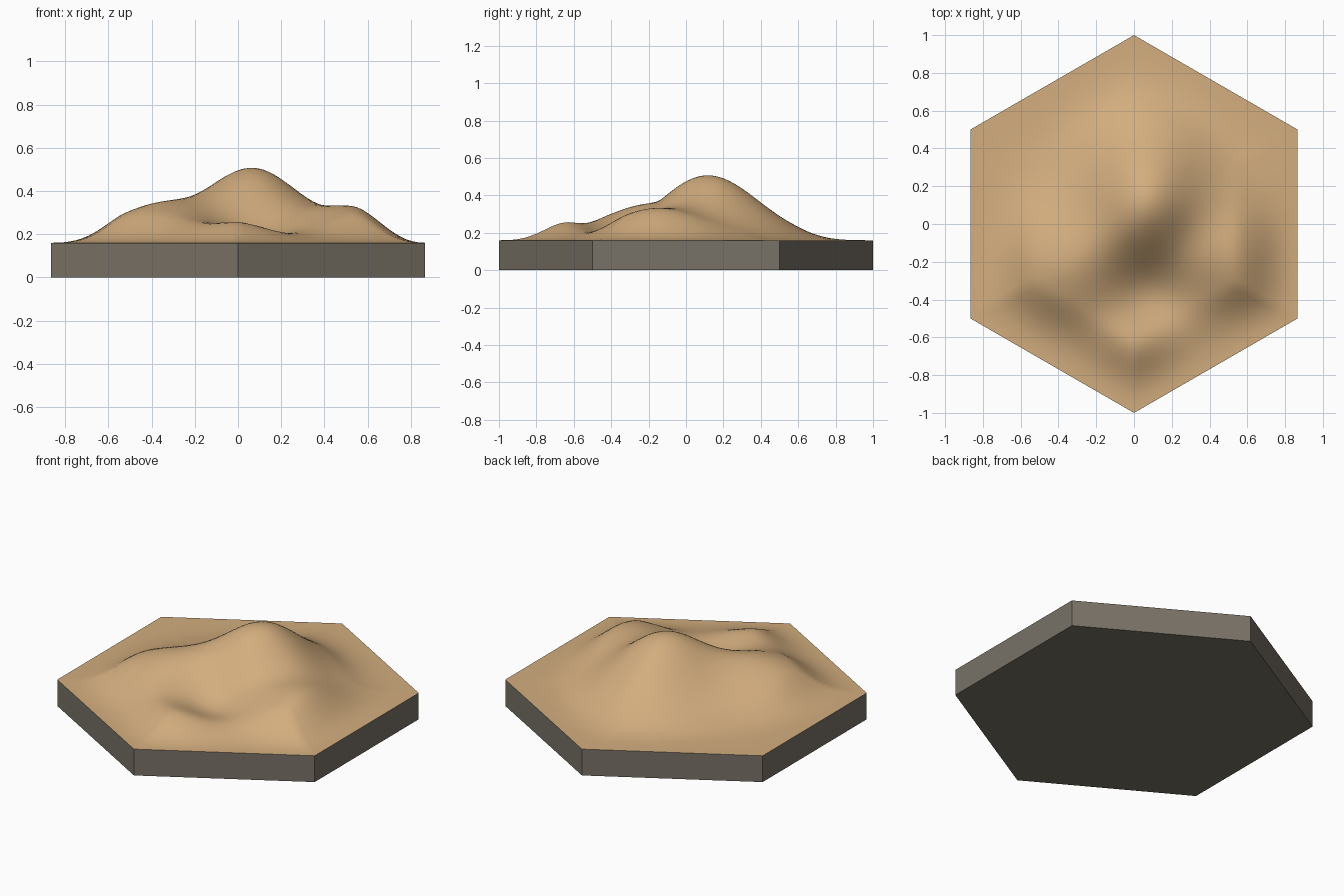
import bpy, bmesh, math
from mathutils import Vector

cube = bpy.data.objects.get("Cube")
if cube:
    bpy.data.objects.remove(cube, do_unlink=True)

BASE_TOP = 0.16   # height of the plinth
RINGS = 30        # terrain rings from centre to rim
RIM = 0.4         # share of the radius that fades down to the rim

# Hills and hollows: x, y, height, x spread, y spread
HILLS = [
    (0.07, 0.13, 0.33, 0.22, 0.27),
    (-0.36, -0.23, 0.17, 0.24, 0.24),
    (0.55, -0.18, 0.155, 0.25, 0.24),
    (0.02, -0.66, 0.095, 0.19, 0.17),
    (0.08, -0.33, -0.09, 0.17, 0.17),
    (0.28, -0.05, -0.035, 0.12, 0.12),
]


def make_material(name, color):
    mat = bpy.data.materials.new(name)
    mat.use_nodes = True
    mat.diffuse_color = color
    bsdf = next(n for n in mat.node_tree.nodes if n.type == 'BSDF_PRINCIPLED')
    bsdf.inputs["Base Color"].default_value = color
    bsdf.inputs["Roughness"].default_value = 0.9
    return mat


def make_object(name, bm, mat):
    mesh = bpy.data.meshes.new(name)
    bmesh.ops.recalc_face_normals(bm, faces=bm.faces)
    bm.to_mesh(mesh)
    bm.free()
    mesh.materials.append(mat)
    obj = bpy.data.objects.new(name, mesh)
    bpy.context.collection.objects.link(obj)
    return obj


def corner(i):
    a = math.radians(30 + 60 * i)
    return Vector((math.cos(a), math.sin(a), 0))


def height(x, y, d):
    """Sum of hills, faded to nothing at the hexagonal rim (d = 1)."""
    t = min(1, (1 - d) / RIM)
    fade = t * t * (3 - 2 * t)
    h = sum(a * math.exp(-((x - cx) / sx) ** 2 / 2 - ((y - cy) / sy) ** 2 / 2)
            for cx, cy, a, sx, sy in HILLS)
    return BASE_TOP + fade * max(h, 0)


sand = make_material("sand", (0.65, 0.42, 0.21, 1))
stone = make_material("stone", (0.19, 0.168, 0.135, 1))

# Plinth: open-topped hexagonal prism, closed by the terrain
bm = bmesh.new()
bottom = [bm.verts.new(corner(i)) for i in range(6)]
bm.faces.new(bottom)
for i in range(6):
    a, b = corner(i), corner(i + 1)
    up = Vector((0, 0, BASE_TOP))
    top = [bm.verts.new(b + up), bm.verts.new(a + up)]
    bm.faces.new([bottom[i], bottom[(i + 1) % 6]] + top)
bmesh.ops.remove_doubles(bm, verts=bm.verts, dist=0.0001)
make_object("plinth", bm, stone)

# Terrain: six triangular sectors of concentric rings
bm = bmesh.new()
rings = []
for k in range(RINGS + 1):
    ring = []
    for i in range(6):
        for j in range(max(k, 1)):
            p = (corner(i) * (k - j) + corner(i + 1) * j) / RINGS
            p.z = height(p.x, p.y, k / RINGS)
            ring.append(bm.verts.new(p))
            if k == 0:
                break
        if k == 0:
            break
    rings.append(ring)
for k in range(1, RINGS + 1):
    inner, outer = rings[k - 1], rings[k]
    for i in range(6):
        for j in range(k):
            o1 = outer[i * k + j]
            o2 = outer[(i * k + j + 1) % len(outer)]
            n1 = inner[(i * (k - 1) + j) % len(inner)]
            bm.faces.new((o1, o2, n1))
            if j < k - 1:
                n2 = inner[(i * (k - 1) + j + 1) % len(inner)]
                bm.faces.new((o2, n2, n1))
terrain = make_object("terrain", bm, sand)
if sum(p.normal.z for p in terrain.data.polygons) < 0:
    terrain.data.flip_normals()

bpy.ops.object.select_all(action='DESELECT')
terrain.select_set(True)
bpy.context.view_layer.objects.active = terrain
bpy.ops.object.shade_smooth_by_angle(angle=math.radians(30))
